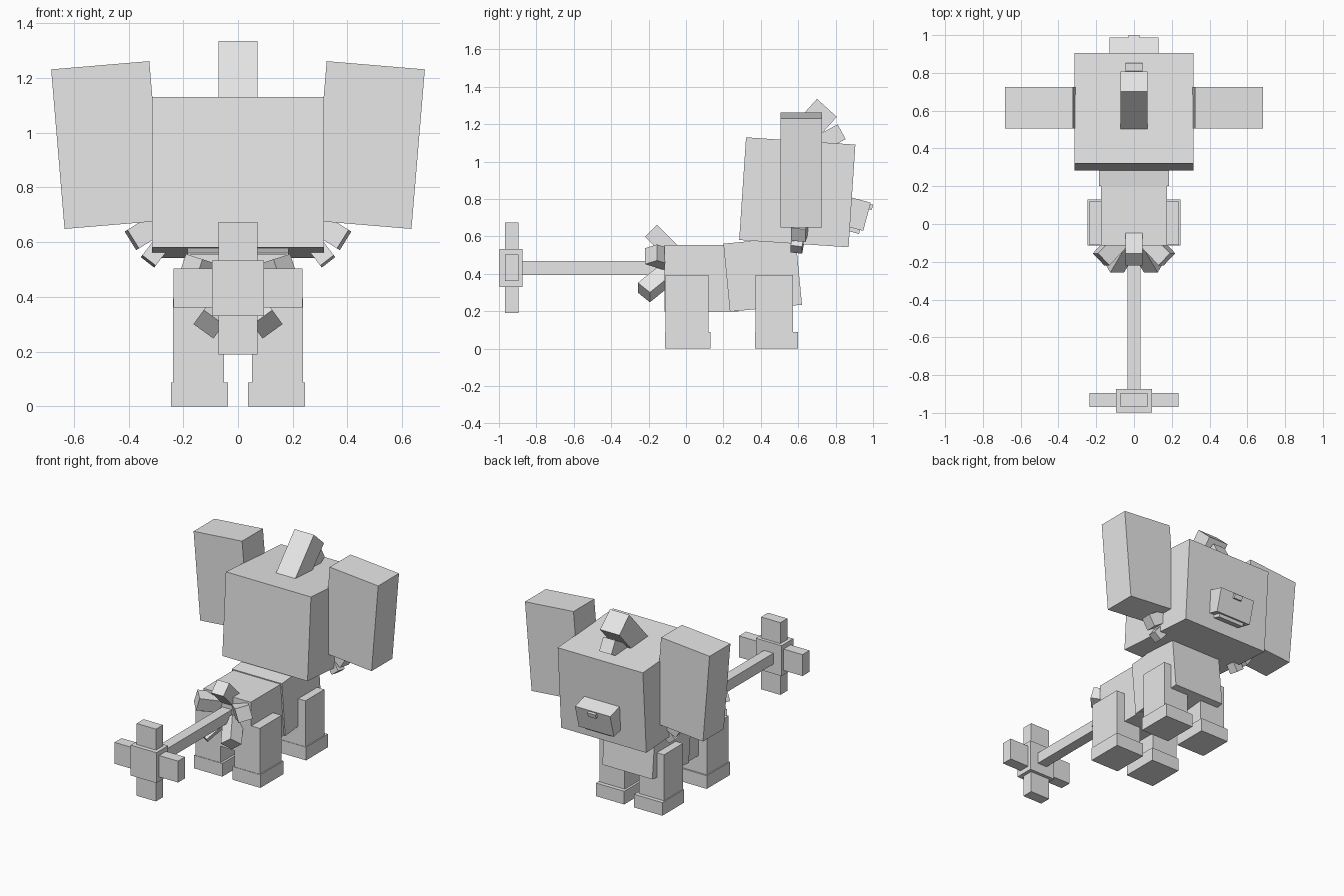
import bpy
from math import radians, cos, sin
from mathutils import Matrix, Vector

old = bpy.data.objects.get("Cube")
if old:
    bpy.data.objects.remove(old, do_unlink=True)

grey = bpy.data.materials.new("light_grey")
grey.use_nodes = True
grey.diffuse_color = (0.8, 0.8, 0.8, 1)
grey.node_tree.nodes["Principled BSDF"].inputs["Base Color"].default_value = (0.8, 0.8, 0.8, 1)


def block(name, centre, size, rot=(0, 0, 0)):
    """Box with a centre, full size and rotation in degrees."""
    bpy.ops.mesh.primitive_cube_add(size=1, location=centre,
                                    rotation=[radians(a) for a in rot])
    ob = bpy.context.object
    ob.name = name
    ob.scale = size
    ob.data.materials.append(grey)
    return ob


def span(name, low, high):
    """Upright box between two opposite corners."""
    low, high = Vector(low), Vector(high)
    return block(name, (low + high) / 2, high - low)


def tuft(name, tip, direction, side, width, length):
    """Square bar ending at tip, pointing along direction."""
    z = Vector(direction).normalized()
    side = Vector(side)
    x = (side - z * side.dot(z)).normalized()
    y = z.cross(x)
    ob = block(name, (0, 0, 0), (1, 1, 1))
    frame = Matrix((x, y, z)).transposed().to_4x4()
    centre = Vector(tip) - z * length / 2
    ob.matrix_world = (Matrix.Translation(centre) @ frame
                       @ Matrix.Diagonal((width, width, length, 1)))
    return ob


# Head and face
block("head", (0, 0.595, 0.836), (0.63, 0.586, 0.55), (-3.8, 0, 0))
block("snout", (0, 0.871, 0.731), (0.26, 0.2, 0.156), (-15, 0, 0))
block("jaw", (0, 0.86, 0.662), (0.19, 0.15, 0.06), (-15, 0, 0))
block("nose", (0, 0.977, 0.76), (0.06, 0.04, 0.03), (-15, 0, 0))

# Crest on top of the head
block("crest", (0, 0.653, 1.176), (0.143, 0.143, 0.3), (-42, 0, 0))
tuft("crest_tuft", (0, 0.832, 1.16), (0, 0.88, 0.48), (1, 0, 0), 0.09, 0.16)

# Body
span("hind_body", (-0.175, -0.115, 0.2), (0.175, 0.28, 0.555))
block("chest", (0, 0.41, 0.398), (0.37, 0.387, 0.365), (5.5, 0, 0))

# Ears, cheek tufts and legs on both sides
for label, s in (("left", 1), ("right", -1)):
    block(label + "_ear", (s * 0.479, 0.616, 0.955), (0.36, 0.22, 0.585), (0, s * 4.8, 0))
    tuft(label + "_upper_cheek_tuft", (s * 0.388, 0.6, 0.608),
         (s * 0.85, -0.15, -0.53), (0, 1, 0), 0.08, 0.16)
    tuft(label + "_lower_cheek_tuft", (s * 0.328, 0.59, 0.53),
         (s * 0.61, -0.15, -0.79), (0, 1, 0), 0.062, 0.14)
    for part, back, leg_front, foot_front in (("hind", -0.11, 0.12, 0.13),
                                              ("front", 0.372, 0.573, 0.6)):
        span(f"{label}_{part}_leg", (s * 0.145 - 0.093, back, 0.05),
             (s * 0.145 + 0.093, leg_front, 0.395))
        span(f"{label}_{part}_foot", (s * 0.141 - 0.104, back - 0.003, 0),
             (s * 0.141 + 0.104, foot_front, 0.088))

# Tail with a cross-shaped end
span("tail", (-0.035, -0.9, 0.395), (0.035, -0.1, 0.468))
block("tail_end_core", (0, -0.936, 0.432), (0.19, 0.124, 0.203))
block("tail_end_upright", (0, -0.932, 0.432), (0.143, 0.074, 0.483))
block("tail_end_crossbar", (0, -0.932, 0.432), (0.47, 0.074, 0.143))

# Ring of five tufts round the base of the tail
for i in range(5):
    a = radians(90 + 72 * i)
    lean = -0.225 if i in (2, 3) else -0.187
    tuft(f"tail_base_tuft_{i + 1}", (0.183 * cos(a), lean, 0.448 + 0.183 * sin(a)),
         (cos(a), -1, sin(a)), (-sin(a), 0, cos(a)), 0.09, 0.17)
